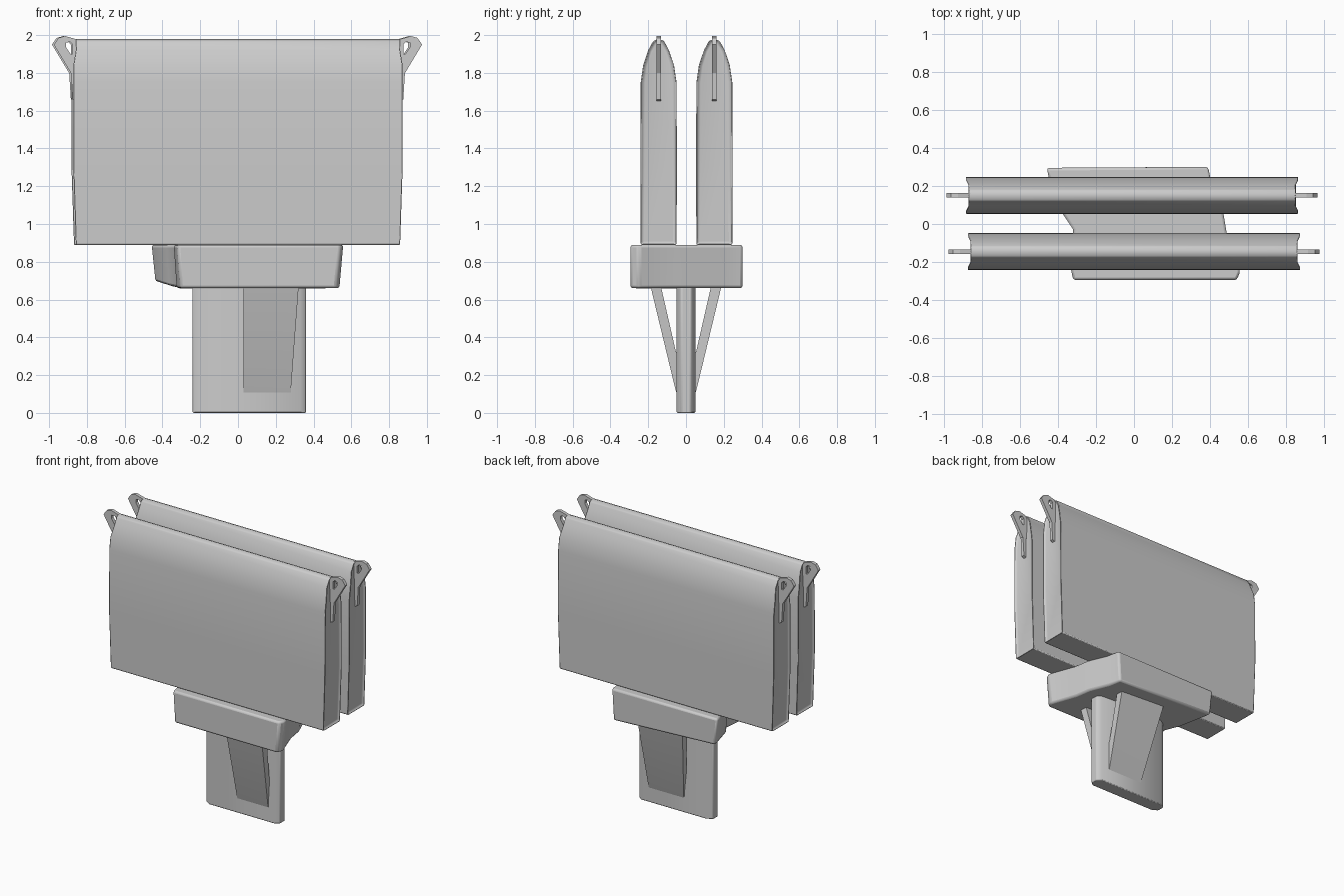
import bpy, bmesh, math

cube = bpy.data.objects.get("Cube")
if cube:
    bpy.data.objects.remove(cube, do_unlink=True)

grey = bpy.data.materials.new("plain grey")
grey.use_nodes = True
grey.diffuse_color = (0.6, 0.6, 0.6, 1)
grey.node_tree.nodes["Principled BSDF"].inputs["Base Color"].default_value = (0.6, 0.6, 0.6, 1)


def finish(bm, name, angle=40):
    bmesh.ops.recalc_face_normals(bm, faces=bm.faces)
    mesh = bpy.data.meshes.new(name)
    bm.to_mesh(mesh)
    bm.free()
    mesh.materials.append(grey)
    ob = bpy.data.objects.new(name, mesh)
    bpy.context.collection.objects.link(ob)
    bpy.ops.object.select_all(action='DESELECT')
    ob.select_set(True)
    bpy.context.view_layer.objects.active = ob
    bpy.ops.object.shade_smooth_by_angle(angle=math.radians(angle))
    return ob


def prism(points, offset):
    """Extrude a closed outline of 3D points along an offset."""
    bm = bmesh.new()
    face = bm.faces.new([bm.verts.new(p) for p in points])
    ext = bmesh.ops.extrude_face_region(bm, geom=[face])
    bmesh.ops.translate(bm, vec=offset,
                        verts=[v for v in ext["geom"] if isinstance(v, bmesh.types.BMVert)])
    return bm


def bevel(ob, width, segments=2):
    mod = ob.modifiers.new("soft edges", 'BEVEL')
    mod.width, mod.segments, mod.limit_method = width, segments, 'ANGLE'
    mod.angle_limit = math.radians(40)


# Panels: arched-top slabs with slightly sunken ends
def panel(name, y, left, right):
    half = [(0.095, 0.89), (0.097, 1.3), (0.095, 1.75), (0.082, 1.84),
            (0.055, 1.92), (0.028, 1.97)]
    outline = half + [(0, 1.98)] + [(-a, b) for a, b in reversed(half)]
    bm = prism([(left, y + a, b) for a, b in outline], (right - left, 0, 0))
    ends = [f for f in bm.faces if len(f.verts) == len(outline)]
    bmesh.ops.inset_individual(bm, faces=ends, thickness=0.016, depth=-0.015)
    # the ends draw in towards the top and bottom
    for v in bm.verts:
        if v.co.z > 1.9 or v.co.z < 0.95:
            v.co.x *= 0.985
    bevel(finish(bm, name, 45), 0.007)


# Corner loops: bent bands with a small eye, running into a strap on the panel end
def corner_loop(name, y, side, edge):
    outer = [(-0.03, 1.975), (0.04, 1.995), (0.075, 1.985), (0.1, 1.95), (0.01, 1.8), (-0.03, 1.8)]
    inner = [(0.0, 1.95), (0.015, 1.965), (0.035, 1.96), (0.035, 1.935), (0.012, 1.9), (0.0, 1.9)]
    w = 0.012
    bm = bmesh.new()
    rings = [[bm.verts.new((side * (edge + a), y + s * w, b)) for a, b in pts]
             for pts in (outer, inner) for s in (-1, 1)]
    n = len(outer)
    for first, second in ((0, 1), (2, 3), (0, 2), (1, 3)):
        for i in range(n):
            j = (i + 1) % n
            bm.faces.new((rings[first][i], rings[first][j],
                          rings[second][j], rings[second][i]))
    finish(bm, name, 30)
    strap = [(edge - 0.02, 1.65), (edge, 1.66), (edge + 0.01, 1.82), (edge - 0.02, 1.82)]
    finish(prism([(side * a, y - w, b) for a, b in strap], (0, 2 * w, 0)), name + "_strap")


for label, y, left, right in (("front", -0.145, -0.875, 0.875), ("back", 0.15, -0.885, 0.865)):
    panel(label + "_panel", y, left, right)
    corner_loop(label + "_right_loop", y, -1, -left)
    corner_loop(label + "_left_loop", y, 1, right)

# Head: skewed block with a slight waist, its underside lifting at one end
plan = [(-0.32, -0.295), (0.54, -0.295), (0.56, -0.25), (0.49, -0.06), (0.47, 0.06),
        (0.41, 0.2), (0.39, 0.3), (-0.46, 0.295), (-0.45, 0.25), (-0.38, 0.06),
        (-0.32, -0.03), (-0.34, -0.2)]
bm = prism([(x, y, 0.66) for x, y in plan], (0, 0, 0.23))
for v in bm.verts:
    if v.co.z < 0.7:
        v.co.z += 0.03 * max(0, -v.co.x - 0.34) / 0.1
        v.co.x = 0.05 + (v.co.x - 0.05) * 0.96
bevel(finish(bm, "head"), 0.014)

# Stem: flat post with narrowed edges
side_plan = [(-0.24, -0.025), (-0.2, -0.05), (0.33, -0.05), (0.36, -0.025)]
stem_plan = side_plan + [(x, -y) for x, y in reversed(side_plan)]
bevel(finish(prism([(x, y, 0) for x, y in stem_plan], (0, 0, 0.68)), "stem"), 0.006)

# Braces: one broad slanted flap on each face, from the stem out to the head
flap = [(0.04, 0.08), (0.055, 0.12), (0.19, 0.68), (0.135, 0.68), (0.055, 0.33), (0.04, 0.3)]
for label, face, start, end, flare in (("front", -1, 0.03, 0.28, (0.0, 0.04)),
                                       ("back", 1, -0.02, 0.265, (-0.08, 0.0))):
    bm = prism([(start, face * a, b) for a, b in flap], (end - start, 0, 0))
    for v in bm.verts:
        v.co.x += flare[v.co.x > 0.1] * max(0, v.co.z - 0.2) / 0.46
    finish(bm, label + "_brace")
